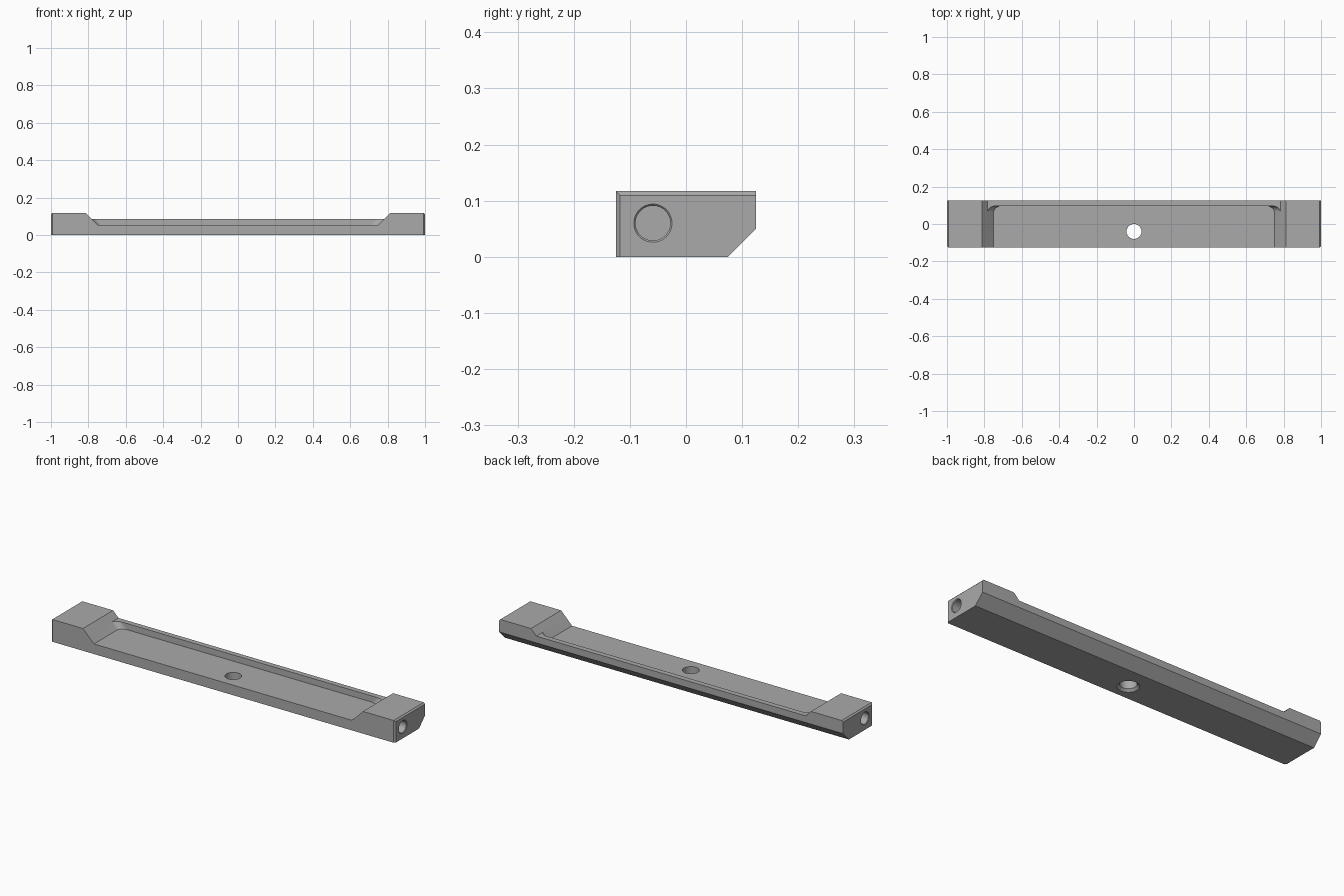
import bpy, bmesh, math
from mathutils import Matrix

cube = bpy.data.objects.get("Cube")
if cube:
    bpy.data.objects.remove(cube, do_unlink=True)

HEIGHT, HALF_DEPTH = 0.117, 0.125
FLOOR, LIP_TOP, LIP_Y = 0.053, 0.0855, 0.097
FILLET = 0.032
TOP = 0.2                      # cutters end above the body

grey = bpy.data.materials.new("plain grey")
grey.use_nodes = True
colour = (0.4, 0.4, 0.4, 1)
grey.diffuse_color = colour
grey.node_tree.nodes["Principled BSDF"].inputs["Base Color"].default_value = colour


def make_object(name, bm):
    bmesh.ops.recalc_face_normals(bm, faces=bm.faces)
    mesh = bpy.data.meshes.new(name)
    bm.to_mesh(mesh)
    bm.free()
    mesh.materials.append(grey)
    obj = bpy.data.objects.new(name, mesh)
    bpy.context.collection.objects.link(obj)
    return obj


def loft(loops):
    """Closed solid through equal-length loops of points."""
    bm = bmesh.new()
    rings = [[bm.verts.new(p) for p in loop] for loop in loops]
    for a, b in zip(rings, rings[1:]):
        n = len(a)
        for i in range(n):
            bm.faces.new((a[i], a[(i + 1) % n], b[(i + 1) % n], b[i]))
    bm.faces.new(rings[0])
    bm.faces.new(rings[-1])
    return bm


def turned(steps, matrix, sides=48):
    """Round cutter from (radius, distance) steps along local z."""
    angles = [2 * math.pi * i / sides for i in range(sides)]
    return loft([[matrix @ Matrix.Translation((r * math.cos(a), r * math.sin(a), d)).translation
                  for a in angles] for r, d in steps])


def half_width(z):
    """Half length of the recess, whose ends slope at 45 degrees."""
    return 0.75 + z - FLOOR


def recess_outline(z):
    """Recess plan at height z, with rounded back corners."""
    w, rx = half_width(z), FILLET * math.sqrt(2)
    points = [(-w, -TOP, z), (w, -TOP, z)]
    arc = [math.radians(a) for a in range(0, 91, 9)]
    right = [(w - rx + rx * math.cos(a), LIP_Y - FILLET + FILLET * math.sin(a), z) for a in arc]
    return points + right + [(-x, y, z) for x, y, z in reversed(right)]


def notch_outline(z):
    w = half_width(z)
    return [(-w, -TOP, z), (w, -TOP, z), (w, TOP, z), (-w, TOP, z)]


# Bar with a sloped lower back edge
profile = [(-HALF_DEPTH, 0), (0.075, 0), (HALF_DEPTH, 0.05), (HALF_DEPTH, HEIGHT), (-HALF_DEPTH, HEIGHT)]
bm = loft([[(x, y, z) for y, z in profile] for x in (-1, 1)])


def chamfered(edge):
    a, b = (v.co for v in edge.verts)
    at_end = abs(a.x - b.x) < 0.001
    on_top = min(a.z, b.z) > HEIGHT - 0.001
    on_front = max(a.y, b.y) < -HALF_DEPTH + 0.001
    return at_end and (on_top or on_front)


# Small chamfers on the top and front edges of both ends
bmesh.ops.bevel(bm, geom=[e for e in bm.edges if chamfered(e)], offset=0.0075,
                segments=1, affect='EDGES')
bar = make_object("mounting_bar", bm)

# Recess, back lip clearance and round holes
cutters = [
    make_object("recess_cutter", loft([recess_outline(FLOOR), recess_outline(TOP)])),
    make_object("lip_cutter", loft([notch_outline(LIP_TOP), notch_outline(TOP)])),
    make_object("centre_hole_cutter", turned(
        [(0.062, -0.01), (0.04, 0.012), (0.04, TOP)], Matrix.Translation((0, -0.04, 0)))),
]
for side, name in ((1, "left"), (-1, "right")):
    place = Matrix.Translation((side, -0.059, 0.06)) @ Matrix.Rotation(-side * math.pi / 2, 4, 'Y')
    cutters.append(make_object(name + "_end_hole_cutter", turned(
        [(0.044, -0.01), (0.031, 0.003), (0.031, 0.15)], place)))

for cutter in cutters:
    cutter.hide_render = True
    cutter.hide_viewport = True
    cutter.display_type = 'WIRE'
    cut = bar.modifiers.new(cutter.name, 'BOOLEAN')
    cut.operation = 'DIFFERENCE'
    cut.solver = 'EXACT'
    cut.object = cutter

# Apply the cuts and remove the helpers
bpy.context.view_layer.update()
graph = bpy.context.evaluated_depsgraph_get()
result = bpy.data.meshes.new_from_object(bar.evaluated_get(graph))
bar.modifiers.clear()
bar.data = result
for cutter in cutters:
    bpy.data.objects.remove(cutter, do_unlink=True)

bpy.ops.object.select_all(action='DESELECT')
bar.select_set(True)
bpy.context.view_layer.objects.active = bar
bpy.ops.object.shade_smooth_by_angle(angle=math.radians(25))
